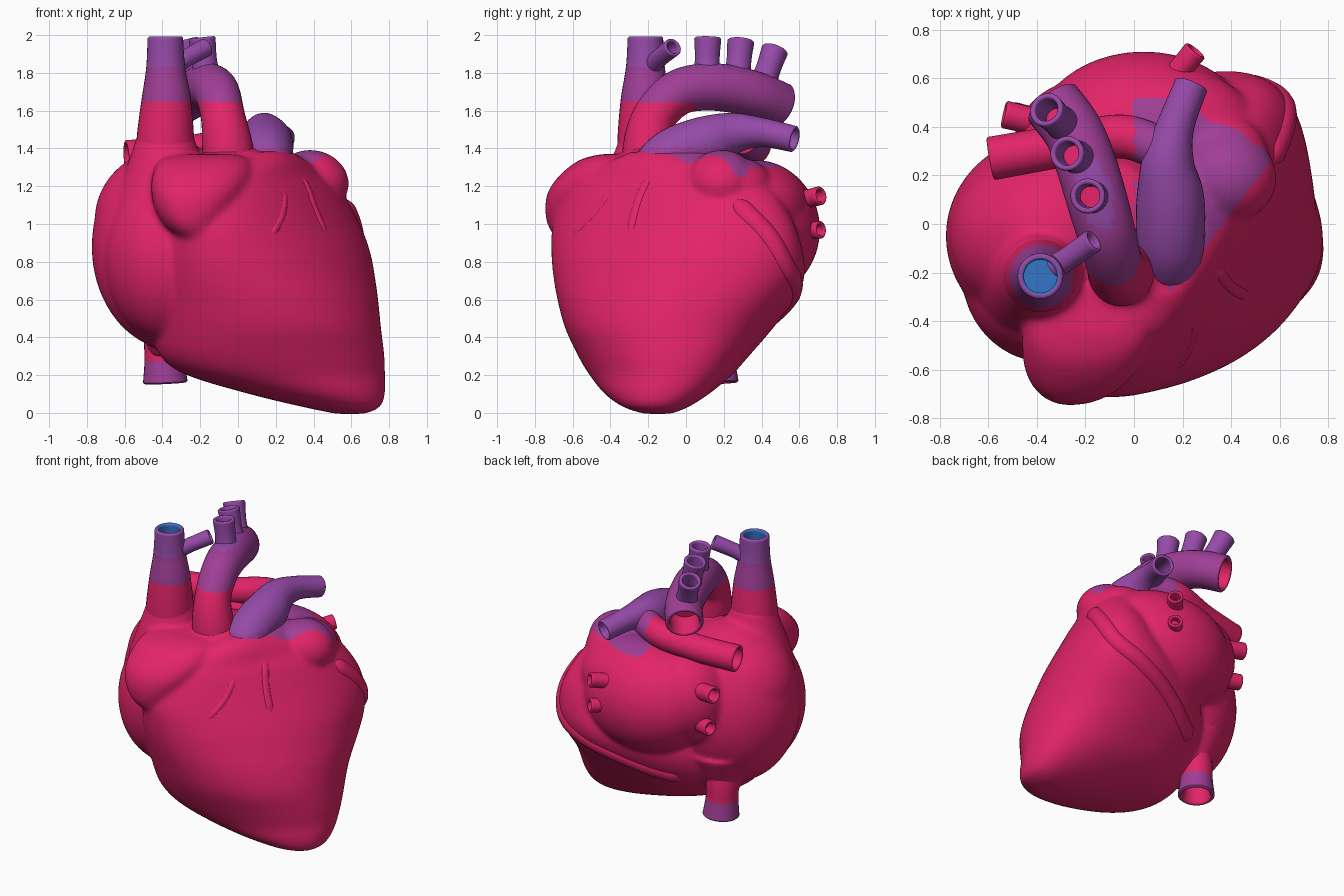
import bpy, bmesh, math
from mathutils import Vector, Matrix

if "Cube" in bpy.data.objects:
    bpy.data.objects.remove(bpy.data.objects["Cube"])

# ---------- materials ----------
def lin(c):
    c /= 255
    return c / 12.92 if c <= 0.04045 else ((c + 0.055) / 1.055) ** 2.4

MATS = []
for name, rgb in (("crimson muscle", (226, 36, 104)), ("magenta vessel", (160, 62, 150)),
                  ("purple vessel", (150, 74, 168)), ("blue lining", (52, 116, 196))):
    m = bpy.data.materials.new(name)
    m.diffuse_color = (*[lin(c) for c in rgb], 1)
    m.use_nodes = True
    m.node_tree.nodes["Principled BSDF"].inputs["Base Color"].default_value = m.diffuse_color
    MATS.append(m)
RED, MAG, PUR, BLUE = range(4)

# ---------- helpers ----------
def smooth_path(pts, steps):
    """Catmull-Rom resampling of tuples of any length."""
    p = [pts[0]] + list(pts) + [pts[-1]]
    out = []
    for i in range(1, len(p) - 2):
        for s in range(steps):
            t = s / steps
            out.append(tuple(0.5 * (2*b + (c-a)*t + (2*a-5*b+4*c-d)*t*t + (3*b-a-3*c+d)*t**3)
                             for a, b, c, d in zip(p[i-1], p[i], p[i+1], p[i+2])))
    return out + [tuple(pts[-1])]

def skin(bm, rings):
    """Bridge rings of coordinates and cap both ends."""
    vs = [[bm.verts.new(c) for c in r] for r in rings]
    n = len(vs[0])
    faces = []
    for a, b in zip(vs, vs[1:]):
        faces.append([bm.faces.new((a[k], a[(k+1) % n], b[(k+1) % n], b[k])) for k in range(n)])
    bm.faces.new(vs[0][::-1])
    return faces, bm.faces.new(vs[-1])

def power(v, e):
    return math.copysign(abs(v) ** e, v)

def loft(bm, slices, back=1.0, front=1.0, n=72):
    """Stack of skewed ovals: z, x min, x max, y min, y max, skew."""
    rings = []
    for z, x0, x1, y0, y1, sk in smooth_path(slices, 5):
        ring, co = [], math.sqrt(1 - sk * sk)
        for k in range(n):
            a = 2 * math.pi * k / n
            e = back if k < n // 2 else front
            c, s = power(math.cos(a), e), power(math.sin(a), e)
            ring.append(((x0+x1)/2 + (x1-x0)/2 * c, (y0+y1)/2 + (y1-y0)/2 * (s * co + c * sk), z))
        rings.append(ring)
    skin(bm, rings)

def finish(name, bm, rule=None, angle=50):
    bmesh.ops.recalc_face_normals(bm, faces=bm.faces[:])
    me = bpy.data.meshes.new(name)
    bm.to_mesh(me)
    bm.free()
    ob = bpy.data.objects.new(name, me)
    bpy.context.scene.collection.objects.link(ob)
    for m in MATS:
        me.materials.append(m)
    if rule:
        for f in me.polygons:
            f.material_index = rule(f.center)
    bpy.ops.object.select_all(action='DESELECT')
    ob.select_set(True)
    bpy.context.view_layer.objects.active = ob
    bpy.ops.object.shade_smooth_by_angle(angle=math.radians(angle))
    return ob

def tube(name, pts, rule, wall=0.026, lining=RED, floor=None, depth=0.8, steps=10, sides=32, hollow=True):
    """Swept vessel (x, y, z, radius), open with a rolled lip at its far end."""
    p = smooth_path(pts, steps)
    c = [Vector(q[:3]) for q in p]
    frames, prev = [], None
    for i in range(len(c)):
        t = (c[min(i+1, len(c)-1)] - c[max(i-1, 0)]).normalized()
        u = prev if prev else t.orthogonal()
        u = (u - t * u.dot(t)).normalized()
        prev = u
        frames.append((u, t.cross(u)))
    def ring(i, r):
        u, v = frames[i]
        return [c[i] + (u * math.cos(a) + v * math.sin(a)) * r
                for a in (2 * math.pi * k / sides for k in range(sides))]
    rings = [ring(i, p[i][3]) for i in range(len(p))]
    n_out = len(rings)
    if hollow:
        end = len(p) - 1
        ax = (c[-1] - c[-2]).normalized() * wall * 0.3
        rings += [[q + ax for q in ring(end, p[end][3] - wall * k)] for k in (0.3, 0.7)]
        n_out = len(rings)
        rings += [ring(i, p[i][3] - wall) for i in range(end, int(end * (1 - depth)), -1)]
    bm = bmesh.new()
    bands, cap = skin(bm, rings)
    for k, band in enumerate(bands):
        for f in band:
            f.material_index = lining if k >= n_out - 1 and hollow else rule(f.calc_center_median())
    cap.material_index = lining if floor is None else floor
    return finish(name, bm)

def blob(bm, loc, rad, tilt=0):
    bmesh.ops.create_uvsphere(bm, u_segments=48, v_segments=32, radius=1,
                              matrix=Matrix.Translation(loc) @ Matrix.Rotation(math.radians(tilt), 4, 'Y')
                              @ Matrix.Diagonal((*rad, 1)))

def flare(bm, loc, r1, r2, h):
    bmesh.ops.create_cone(bm, cap_ends=True, segments=40, radius1=r1, radius2=r2, depth=h,
                          matrix=Matrix.Translation(loc))

# ---------- heart body: ventricles, atria and auricles fused ----------
bm = bmesh.new()
# ventricles, leaning from front left to back right towards the base
loft(bm, [(-.005, .52, .67, -.22, -.08, 0), (.03, .35, .75, -.33, .01, .05), (.10, .06, .778, -.43, .12, .12),
          (.20, -.27, .778, -.51, .24, .14), (.30, -.41, .775, -.57, .33, .12),
          (.45, -.46, .757, -.64, .46, .10), (.60, -.46, .742, -.68, .57, .18),
          (.72, -.44, .725, -.70, .615, .29), (.85, -.40, .70, -.71, .60, .42),
          (1.0, -.35, .645, -.70, .55, .55), (1.17, -.25, .55, -.62, .45, .62),
          (1.28, -.12, .44, -.50, .34, .6), (1.38, .02, .29, -.30, .16, .2)], .88, .98)
# right auricle, a boxy flap
loft(bm, [(.89, -.26, -.12, -.66, -.40, 0), (.98, -.38, -.07, -.725, -.28, .1), (1.08, -.44, -.01, -.745, -.25, .1),
          (1.18, -.46, .05, -.725, -.22, .12), (1.27, -.45, .08, -.655, -.2, .12),
          (1.34, -.41, .06, -.56, -.2, .1), (1.37, -.30, -.02, -.45, -.25, 0)], .85, .85, 48)
blob(bm, (-.33, -.05, .88), (.445, .42, .55))         # right atrium
blob(bm, (-.36, -.05, 1.02), (.40, .36, .38))         # right atrium, shoulder
blob(bm, (-.36, -.20, .83), (.35, .37, .46))          # right atrium, front wall
blob(bm, (.04, .36, .97), (.45, .35, .37))            # left atrium
blob(bm, (.10, .36, 1.08), (.42, .30, .26))           # left atrium roof
blob(bm, (-.22, .30, 1.02), (.28, .29, .32))          # left atrium, vein side
blob(bm, (.40, .19, 1.23), (.19, .18, .16), 18)       # left auricle
blob(bm, (.34, .28, 1.20), (.21, .18, .15))           # left auricle base
blob(bm, (-.1, .0, 1.18), (.3, .3, .2))               # base between the vessels
blob(bm, (.15, -.12, 1.22), (.19, .22, .2))           # outflow cone below the trunk
flare(bm, (-.385, -.20, 1.31), .27, .135, .40)        # vena cava root
flare(bm, (-.045, -.20, 1.27), .20, .12, .30)         # aorta root
flare(bm, (-.365, .10, .45), .09, .24, .30)           # lower vena cava root
raw = finish("heart_body_raw", bm)
rm = raw.modifiers.new("fuse", 'REMESH')
rm.mode, rm.voxel_size = 'VOXEL', 0.015
sm = raw.modifiers.new("soften", 'SMOOTH')
sm.factor, sm.iterations = 0.5, 14
dg = bpy.context.evaluated_depsgraph_get()
fused = bpy.data.meshes.new_from_object(raw.evaluated_get(dg))
bm = bmesh.new()
bm.from_mesh(fused)
bpy.data.objects.remove(raw)

def body_rule(c):
    level = 1.25 if c.x > .3 and c.y < .32 else 1.30 if c.y > .25 else 1.32
    front_edge = -.28 + abs(c.x - .15) * (1.3 if c.x > .15 else 1.8)
    return MAG if c.x > 0 and front_edge < c.y < .58 and c.z > level else RED
body = finish("heart_body", bm, body_rule, 80)

# ---------- surface ridges, projected on the body ----------
def ridge(name, pts, r, sink):
    path = []
    for q in smooth_path(pts, 5):
        ok, loc, nor, _ = body.closest_point_on_mesh(Vector(q))
        path.append([*(loc - nor * sink), r])
    path[0][3] = path[-1][3] = r * .4
    path[1][3] = path[-2][3] = r * .75
    tube(name, path, body_rule, steps=2, sides=16, hollow=False)

ridge("coronary_sinus", [(.50, .24, 1.10), (.58, .40, .95), (.60, .53, .78), (.45, .64, .63),
                         (.2, .62, .52), (-.05, .52, .42), (-.25, .38, .36)], .065, .045)
ridge("front_artery_ridge", [(.36, -.20, 1.28), (.43, -.28, 1.12), (.50, -.32, .95)], .035, .026)
ridge("front_fold", [(.27, -.4, 1.2), (.24, -.5, 1.05), (.16, -.6, .92)], .03, .024)

# ---------- great vessels ----------
def banded(c):
    return RED if c.z < 1.645 else MAG if c.z < 1.83 else PUR

def purple(c):
    return PUR

def red(c):
    return RED

tube("superior_vena_cava", [(-.385, -.205, 1.25, .15), (-.385, -.21, 1.42, .154), (-.38, -.215, 1.65, .132),
                            (-.383, -.215, 1.83, .103), (-.385, -.215, 1.985, .094)], banded,
     lining=BLUE, depth=.45)
tube("vena_cava_branch", [(-.325, -.175, 1.845, .05), (-.27, -.14, 1.88, .048), (-.17, -.07, 1.935, .05)],
     purple, wall=.016, lining=PUR, sides=24)
tube("inferior_vena_cava", [(-.37, .12, .55, .13), (-.39, .15, .38, .108), (-.39, .155, .28, .105),
                            (-.385, .16, .165, .118)], lambda c: MAG if c.z < .28 else RED, depth=.5)
tube("aorta", [(-.03, -.2, 1.15, .14), (-.055, -.2, 1.4, .135), (-.08, -.165, 1.57, .117),
               (-.11, -.05, 1.69, .12), (-.15, .09, 1.725, .125), (-.195, .24, 1.715, .125),
               (-.25, .38, 1.68, .122), (-.335, .495, 1.63, .122)],
     lambda c: MAG if c.z < 1.645 and c.y > .05 else banded(c), depth=.15)

# three arch branches: base, tip
for k, (a, b) in enumerate([((-.165, .11, 1.76), (-.19, .115, 1.98)),
                            ((-.22, .27, 1.76), (-.275, .29, 1.965)),
                            ((-.28, .40, 1.72), (-.36, .47, 1.92))]):
    mid = tuple((p + q) / 2 for p, q in zip(a, b))
    tube(f"arch_branch_{k+1}", [(*a, .075), (*mid, .066), (*b, .072)], purple, wall=.023,
         lining=PUR, floor=RED, depth=.55, sides=28)

tube("pulmonary_trunk", [(.15, -.20, 1.24, .13), (.15, -.08, 1.36, .14), (.15, .1, 1.43, .14),
                         (.14, .25, 1.48, .11), (.17, .4, 1.485, .078), (.235, .57, 1.45, .07)],
     lambda c: MAG if c.z < 1.4 and c.y < .3 else PUR, wall=.018, lining=PUR, depth=.3)
tube("right_pulmonary_artery", [(.13, .30, 1.46, .09), (-.05, .36, 1.42, .09), (-.3, .32, 1.375, .088),
                                (-.585, .27, 1.355, .09)], lambda c: MAG if c.x > 0 else RED,
     wall=.02, depth=.4)

# ---------- pulmonary veins ----------
veins = [("left_upper_vein", (.12, .55, 1.11), (.25, .71, 1.15), .05),
         ("left_lower_vein", (.12, .55, .95), (.25, .71, .97), .047),
         ("right_upper_vein", (-.22, .38, 1.12), (-.53, .45, 1.15), .057),
         ("right_lower_vein", (-.22, .38, .90), (-.50, .45, .91), .053)]
for name, a, b, r in veins:
    mid = tuple((p + q) / 2 for p, q in zip(a, b))
    tube(name, [(*a, r * 1.2), (*mid, r), (*b, r)], red, wall=.017, sides=24, depth=.4)
